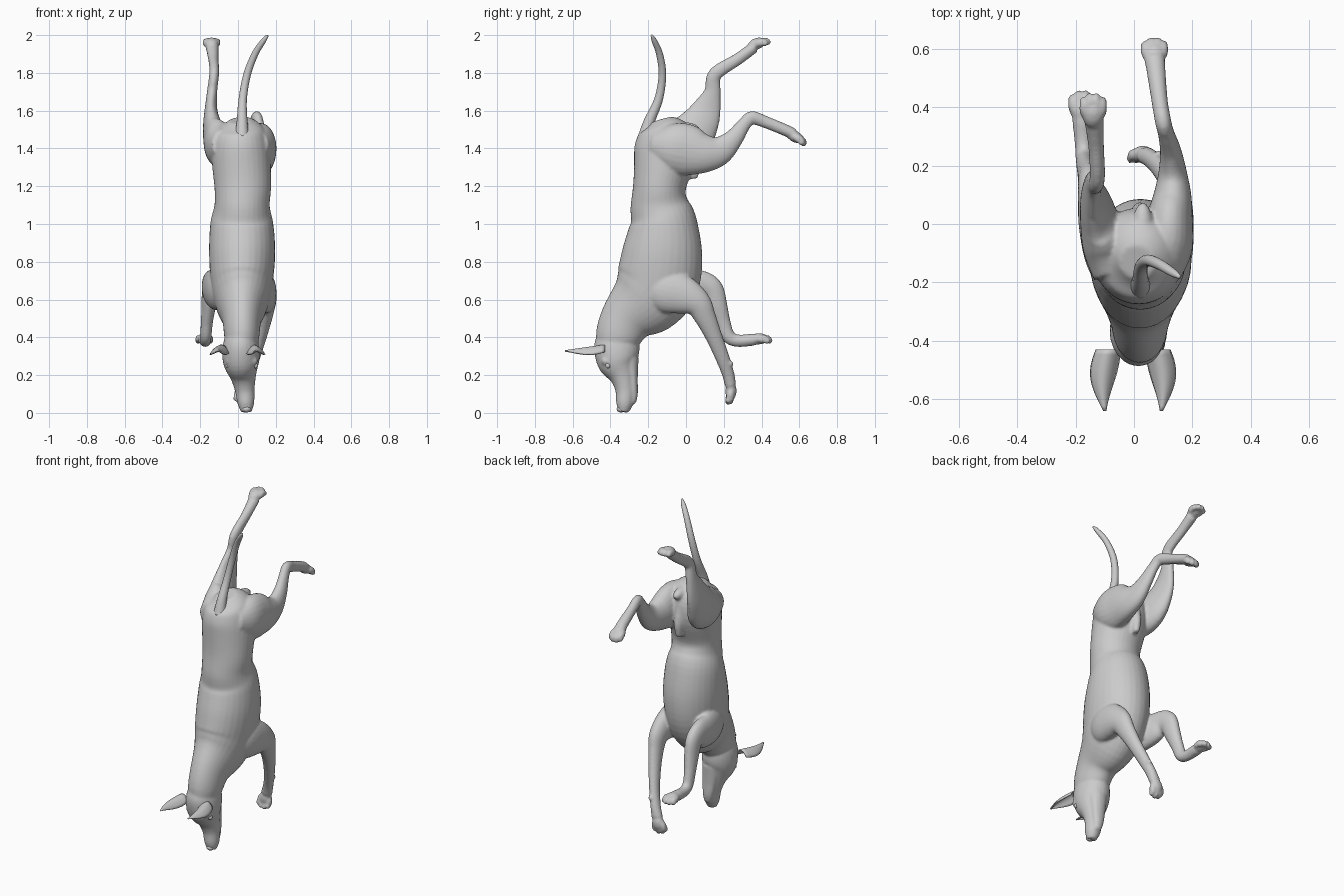
import bpy, bmesh, math
from mathutils import Vector, Matrix


def catmull(p0, p1, p2, p3, t):
    return [0.5 * (2 * b + (c - a) * t + (2 * a - 5 * b + 4 * c - d) * t * t
                   + (3 * b - a - 3 * c + d) * t ** 3)
            for a, b, c, d in zip(p0, p1, p2, p3)]


def loft(bm, keys, sides=24, steps=5):
    """Skin smooth ellipses along keys of (x, y, z, half width, half depth)."""
    k = [keys[0]] + keys + [keys[-1]]
    path = [catmull(*k[i:i + 4], s / steps) for i in range(len(keys) - 1) for s in range(steps)]
    path.append(list(keys[-1]))
    rings = []
    for i, (x, y, z, a, b) in enumerate(path):
        lo, hi = path[max(i - 1, 0)], path[min(i + 1, len(path) - 1)]
        tan = (Vector(hi[:3]) - Vector(lo[:3])).normalized()
        side = Vector((1, 0, 0))
        side = (side - tan * side.dot(tan)).normalized()
        up = tan.cross(side)
        rings.append([bm.verts.new(Vector((x, y, z))
                      + side * a * math.cos(2 * math.pi * j / sides)
                      + up * b * math.sin(2 * math.pi * j / sides)) for j in range(sides)])
    for r, q in zip(rings, rings[1:]):
        for j in range(sides):
            n = (j + 1) % sides
            bm.faces.new((r[j], r[n], q[n], q[j]))
    bm.faces.new(rings[0][::-1])
    bm.faces.new(rings[-1])


def blob(bm, loc, size, rot=Matrix.Identity(4)):
    m = Matrix.Translation(loc) @ rot @ Matrix.Diagonal((*size, 1))
    bmesh.ops.create_uvsphere(bm, u_segments=20, v_segments=12, radius=1, matrix=m)


def paw(bm, loc, direction, up):
    """Palm with four toes; local y points along the toes."""
    d = Vector(direction).normalized()
    u = Vector(up)
    u = (u - d * u.dot(d)).normalized()
    rot = Matrix((d.cross(u), d, u)).transposed().to_4x4()
    loc = Vector(loc)
    blob(bm, loc, (.038, .05, .03), rot)
    for off, reach in ((-.033, .022), (-.012, .036), (.012, .036), (.033, .022)):
        blob(bm, loc + rot.to_3x3() @ Vector((off, reach, -.002)), (.0145, .034, .021), rot)
        blob(bm, loc + rot.to_3x3() @ Vector((off * 1.05, reach + .02, -.012)), (.013, .018, .017), rot)


def finish(name, bm):
    bmesh.ops.recalc_face_normals(bm, faces=bm.faces)
    mesh = bpy.data.meshes.new(name)
    bm.to_mesh(mesh)
    bm.free()
    for p in mesh.polygons:
        p.use_smooth = True
    ob = bpy.data.objects.new(name, mesh)
    bpy.context.collection.objects.link(ob)
    return ob


body = bmesh.new()
# torso and neck
loft(body, [(.01, -.13, 1.55, .06, .06), (.015, -.115, 1.49, .13, .14),
            (.015, -.11, 1.38, .155, .165), (.025, -.14, 1.2, .15, .14),
            (.022, -.14, 1.1, .146, .155), (.02, -.12, 1.0, .167, .18),
            (.022, -.125, .85, .175, .212), (.02, -.15, .7, .165, .22),
            (.02, -.21, .6, .145, .20), (.02, -.31, .5, .105, .145),
            (.02, -.36, .4, .092, .12), (.02, -.37, .32, .075, .09)], 32)
# skull and muzzle
loft(body, [(.02, -.37, .44, .07, .09), (.015, -.367, .36, .095, .12),
            (.017, -.362, .27, .096, .108), (.028, -.335, .19, .068, .068),
            (.036, -.322, .12, .052, .052), (.042, -.325, .05, .044, .045),
            (.045, -.332, .005, .028, .027)])
# lower jaw
loft(body, [(.025, -.3, .28, .06, .05), (.032, -.283, .18, .045, .028),
            (.038, -.277, .1, .034, .022), (.042, -.28, .05, .022, .014)])
# brows
for s in (-1, 1):
    blob(body, (.02 + s * .055, -.425, .275), (.03, .025, .025))

# hind leg stretched forward, then hind leg raised
loft(body, [(.09, -.17, 1.42, .07, .08), (.115, -.08, 1.405, .085, .13),
            (.122, .01, 1.39, .08, .137), (.132, .1, 1.375, .065, .105),
            (.132, .18, 1.39, .048, .078), (.125, .25, 1.45, .036, .052),
            (.11, .31, 1.53, .028, .036), (.1, .35, 1.562, .028, .036),
            (.088, .42, 1.54, .028, .032), (.075, .53, 1.495, .033, .031),
            (.07, .57, 1.475, .036, .03)])
paw(body, (.07, .578, 1.462), (0, 1, -.5), (0, .5, 1))
loft(body, [(-.07, -.17, 1.42, .07, .08), (-.1, -.08, 1.42, .075, .12),
            (-.12, .01, 1.455, .065, .13), (-.138, .07, 1.53, .047, .105),
            (-.143, .11, 1.61, .033, .078), (-.137, .14, 1.7, .027, .045),
            (-.128, .145, 1.775, .026, .038), (-.125, .18, 1.815, .026, .036),
            (-.13, .27, 1.87, .027, .032), (-.137, .36, 1.935, .034, .03)])
paw(body, (-.14, .375, 1.955), (0, 1, .35), (0, -.35, 1))

# front leg reaching down, then front leg folded forward
loft(body, [(.1, -.22, .67, .05, .07), (.13, -.12, .65, .066, .115),
            (.145, -.02, .625, .06, .105), (.15, .06, .58, .05, .075),
            (.142, .1, .51, .041, .058), (.12, .145, .41, .034, .045),
            (.09, .19, .3, .029, .038), (.06, .222, .21, .029, .033),
            (.04, .235, .15, .034, .03)])
paw(body, (.03, .238, .115), (-.2, -.05, -1), (0, 1, 0))
blob(body, (.085, .235, .26), (.014, .018, .016))
loft(body, [(-.06, -.22, .67, .05, .07), (-.1, -.12, .66, .066, .115),
            (-.13, 0, .66, .06, .105), (-.145, .08, .675, .047, .08),
            (-.15, .135, .65, .042, .065), (-.155, .165, .57, .038, .054),
            (-.165, .195, .48, .032, .041), (-.17, .225, .405, .03, .036),
            (-.173, .275, .382, .03, .033), (-.177, .36, .388, .035, .032)])
paw(body, (-.178, .385, .392), (0, 1, .05), (0, 0, 1))

# groin parts
blob(body, (.03, -.02, 1.5), (.037, .095, .04))
loft(body, [(.02, .02, 1.42, .03, .035), (.02, .035, 1.32, .03, .04),
            (.02, .04, 1.24, .018, .022)])

skin = finish("body", body)
remesh = skin.modifiers.new("blend", 'REMESH')
remesh.mode = 'VOXEL'
remesh.voxel_size = .008
remesh.use_smooth_shade = True
soften = skin.modifiers.new("soften", 'SMOOTH')
soften.factor = .5
soften.iterations = 4

# tail
bm = bmesh.new()
loft(bm, [(.022, -.21, 1.46, .04, .045), (.022, -.195, 1.54, .029, .03),
          (.025, -.145, 1.66, .022, .023), (.048, -.125, 1.79, .02, .02),
          (.09, -.14, 1.9, .018, .018), (.135, -.168, 1.97, .014, .014),
          (.157, -.182, 1.998, .006, .006)], 16)
finish("tail", bm)

# cupped ears
for name, s in (("ear_left", -1), ("ear_right", 1)):
    bm = bmesh.new()
    rows, cols = 12, 10
    grid = []
    for i in range(rows + 1):
        t = i / rows
        w = .044 * (1 - t ** 1.8) * (.85 + .3 * math.sin(math.pi * t)) + .002
        row = []
        for j in range(cols + 1):
            u = 2 * j / cols - 1
            cx = (-.003 + s * (.085 + .02 * math.sin(math.pi * t * .8)))
            row.append(bm.verts.new((cx + u * w, -.43 - .21 * t,
                                     .358 - .03 * t - .9 * w * u * u)))
        grid.append(row)
    for r, q in zip(grid, grid[1:]):
        for j in range(cols):
            bm.faces.new((r[j], r[j + 1], q[j + 1], q[j]))
    ear = finish(name, bm)
    thick = ear.modifiers.new("thickness", 'SOLIDIFY')
    thick.thickness = .008
    thick.offset = 0

# eyes and nose
for name, s in (("eye_left", -1), ("eye_right", 1)):
    bm = bmesh.new()
    blob(bm, (.02 + s * .072, -.413, .25), (.014, .014, .014))
    finish(name, bm)
bm = bmesh.new()
blob(bm, (.045, -.345, .02), (.024, .022, .018))
finish("nose", bm)
